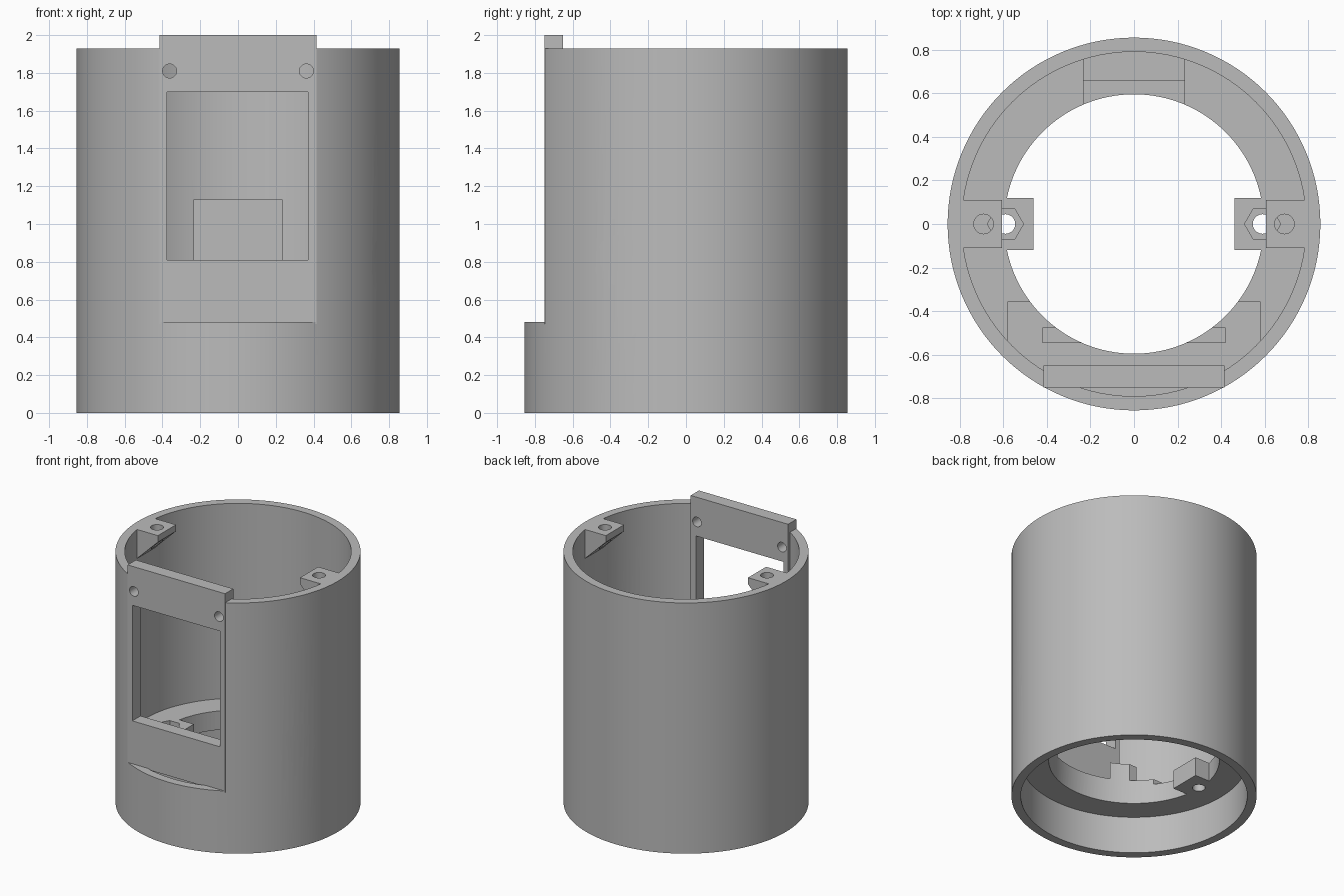
import bpy
import bmesh
from math import cos, sin, pi, radians
from mathutils import Matrix, Vector

if "Cube" in bpy.data.objects:
    bpy.data.objects.remove(bpy.data.objects["Cube"])

OUTER, INNER, BORE, TOP = 0.855, 0.79, 0.595, 1.93
RING_LOW, RING_TOP = 0.285, 0.43
SEGS = 128

grey = bpy.data.materials.new("plain grey")
grey.use_nodes = True
grey.diffuse_color = (0.5, 0.5, 0.5, 1)
grey.node_tree.nodes["Principled BSDF"].inputs["Base Color"].default_value = (0.5, 0.5, 0.5, 1)


def finish(bm, name):
    bmesh.ops.recalc_face_normals(bm, faces=bm.faces)
    mesh = bpy.data.meshes.new(name)
    bm.to_mesh(mesh)
    bm.free()
    mesh.materials.append(grey)
    obj = bpy.data.objects.new(name, mesh)
    bpy.context.collection.objects.link(obj)
    return obj


def prism(name, points, low, high, matrix=Matrix()):
    """Extrude a flat outline from low to high along its local z."""
    bm = bmesh.new()
    face = bm.faces.new([bm.verts.new((x, y, low)) for x, y in points])
    new = bmesh.ops.extrude_face_region(bm, geom=[face])["geom"]
    verts = [v for v in new if isinstance(v, bmesh.types.BMVert)]
    bmesh.ops.translate(bm, verts=verts, vec=(0, 0, high - low))
    bm.transform(matrix)
    return finish(bm, name)


def box(name, x0, x1, y0, y1, z0, z1):
    return prism(name, [(x0, y0), (x1, y0), (x1, y1), (x0, y1)], z0, z1)


def rod(name, radius, low, high, matrix=Matrix(), sides=SEGS):
    outline = [(radius * cos(2 * pi * i / sides), radius * sin(2 * pi * i / sides))
               for i in range(sides)]
    return prism(name, outline, low, high, matrix)


def combine(target, other, operation):
    """Apply a boolean to the target and discard the other object."""
    mod = target.modifiers.new("combine", 'BOOLEAN')
    mod.operation = operation
    mod.solver = 'EXACT'
    mod.object = other
    bpy.context.view_layer.objects.active = target
    bpy.ops.object.modifier_apply(modifier=mod.name)
    bpy.data.objects.remove(other)


def add_inside(block):
    """Trim a block to the curve of the wall, then join it to the housing."""
    combine(block, rod("trim", 0.82, 0, 3), 'INTERSECT')
    combine(housing, block, 'UNION')


# Tube with an inner ledge, turned from one profile
profile = [(OUTER, 0), (OUTER, TOP), (INNER, TOP), (INNER, RING_TOP),
           (BORE, RING_TOP), (BORE, RING_LOW), (INNER, RING_LOW), (INNER, 0)]
bm = bmesh.new()
loop = [bm.verts.new((r, 0, z)) for r, z in profile]
edges = [bm.edges.new((loop[i - 1], loop[i])) for i in range(len(loop))]
bmesh.ops.spin(bm, geom=loop + edges, cent=(0, 0, 0), axis=(0, 0, 1),
               angle=2 * pi, steps=SEGS, use_merge=True)
bmesh.ops.remove_doubles(bm, verts=bm.verts, dist=0.0001)
housing = finish(bm, "housing")

# Flat front face and its panel
combine(housing, box("flat", -1, 1, -1, -0.75, 0.48, 3), 'DIFFERENCE')
combine(housing, box("panel", -0.415, 0.415, -0.75, -0.65, 0.47, 2.0), 'UNION')

# Front platform with a bar, and rear foot with an upright
add_inside(box("platform", -0.58, 0.58, -0.74, -0.355, 0.35, 0.47))
add_inside(box("bar", -0.42, 0.42, -0.545, -0.475, 0.36, 0.6))
add_inside(box("foot", -0.235, 0.235, 0.5, 0.9, 0.35, 0.47))
add_inside(box("upright", -0.235, 0.235, 0.655, 0.9, 0.36, 1.13))
combine(housing, rod("bore", BORE, 0.2, 0.75), 'DIFFERENCE')

# Window and the two screw holes beside its top
combine(housing, box("window", -0.375, 0.37, -1, -0.6, 0.81, 1.70), 'DIFFERENCE')
for side in (-1, 1):
    place = Matrix.Translation((side * 0.362, 0, 1.81)) @ Matrix.Rotation(pi / 2, 4, 'X')
    combine(housing, rod("screw", 0.037, 0.6, 0.9, place, 32), 'DIFFERENCE')

# Round cable hole in the side wall
place = (Matrix.Translation((0, 0, 0.797)) @ Matrix.Rotation(radians(-25), 4, 'Z')
         @ Matrix.Rotation(pi / 2, 4, 'Y'))
combine(housing, rod("cable", 0.145, 0.7, 1.0, place, 64), 'DIFFERENCE')

# Matching lugs on both sides: sloped ones at the rim, nut holders on the ledge
slope = [(0.605, TOP), (0.605, 1.88), (INNER, 1.70), (0.82, 1.70), (0.82, TOP)]
for side in (-1, 1):
    outline = [(side * x, z) for x, z in slope]
    combine(housing, prism("rim_lug", outline, -0.11, 0.11,
                           Matrix.Rotation(pi / 2, 4, 'X')), 'UNION')
    at = Matrix.Translation((side * 0.69, 0, 0))
    combine(housing, rod("rim_screw", 0.045, 1.6, 2.1, at, 32), 'DIFFERENCE')

    x0, x1 = sorted((side * 0.46, side * 0.65))
    combine(housing, box("nut_lug", x0, x1, -0.12, 0.12, RING_LOW, RING_TOP), 'UNION')
    at = Matrix.Translation((side * 0.59, 0, 0))
    combine(housing, rod("nut", 0.083, 0.35, 0.6, at, 6), 'DIFFERENCE')
    combine(housing, rod("nut_screw", 0.045, 0.2, 0.6, at, 32), 'DIFFERENCE')

# Smooth curves with crisp corners
bpy.ops.object.select_all(action='DESELECT')
housing.select_set(True)
bpy.context.view_layer.objects.active = housing
bpy.ops.object.shade_smooth_by_angle(angle=radians(25))
